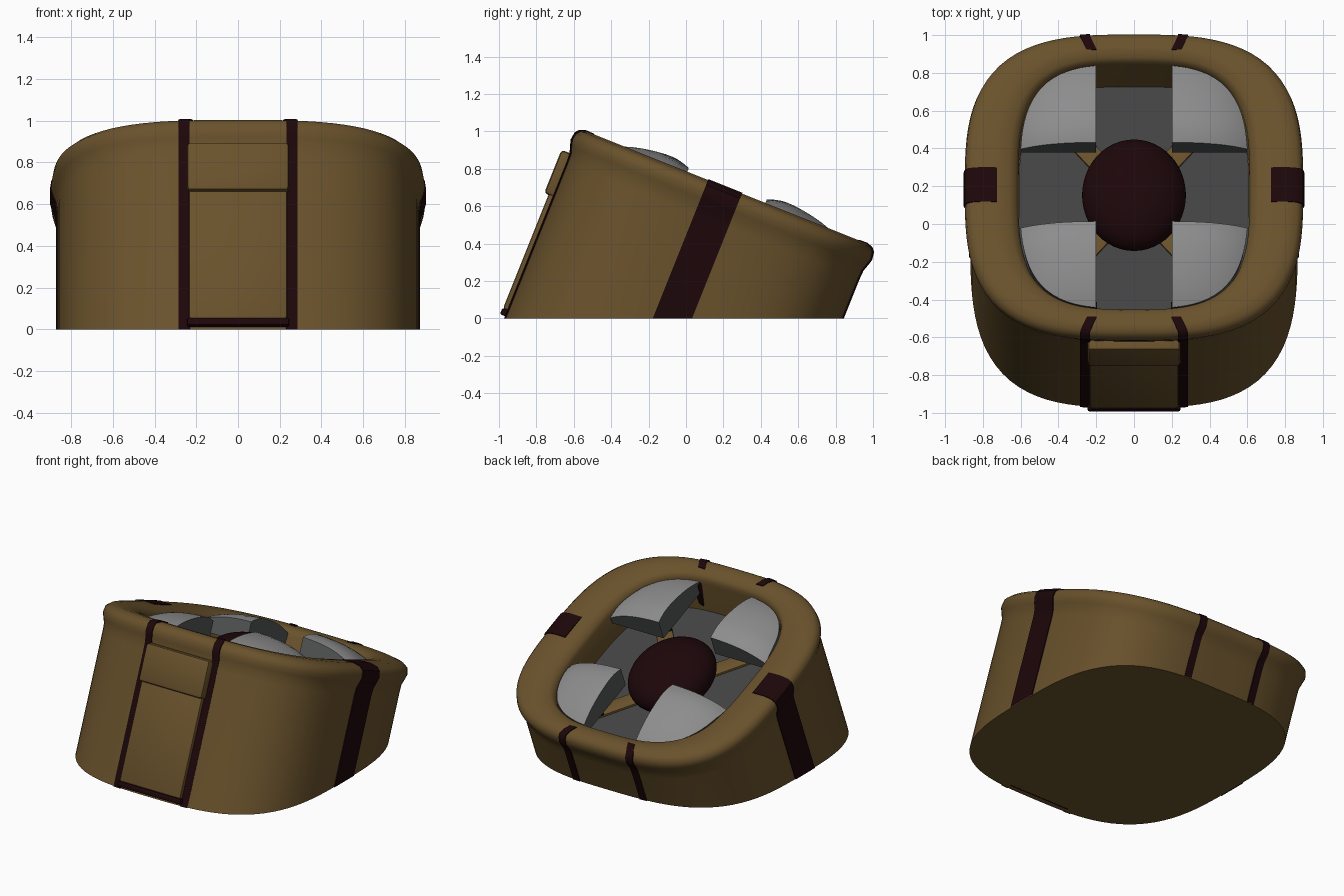
import bpy, bmesh
from math import cos, sin, pi, radians
from mathutils import Matrix, Vector

cube = bpy.data.objects.get("Cube")
if cube:
    bpy.data.objects.remove(cube, do_unlink=True)


def material(name, rgb):
    m = bpy.data.materials.new(name)
    m.use_nodes = True
    m.diffuse_color = (*rgb, 1)
    m.node_tree.nodes["Principled BSDF"].inputs["Base Color"].default_value = (*rgb, 1)
    return m


BROWN = material("brown", (0.142, 0.084, 0.025))
MAROON = material("dark maroon", (0.012, 0.002, 0.003))
LIGHT = material("light grey", (0.265, 0.265, 0.265))
FLOOR = material("dark grey", (0.055, 0.055, 0.055))
SIDE = material("slate grey", (0.09, 0.095, 0.095))

# Everything is built upright, then tilted and cut off at the ground
TILT = Matrix.Rotation(radians(-21.8), 4, "X") @ Matrix.Translation((0, -0.06, 0))
STRETCH = 1.15


def loft(rings, count=112):
    """Capped skin over rounded-square rings (half width, half depth, height, squareness)."""
    bm = bmesh.new()
    loops = []
    for a, b, n, p in rings:
        loop = []
        for i in range(count):
            c, s = cos(2 * pi * i / count), sin(2 * pi * i / count)
            r = (abs(c) ** p + abs(s) ** p) ** (-1 / p)
            loop.append(bm.verts.new((a * c * r, b * s * r, n)))
        loops.append(loop)
    for low, high in zip(loops, loops[1:]):
        for i in range(count):
            j = (i + 1) % count
            bm.faces.new((low[i], low[j], high[j], high[i]))
    bm.faces.new(loops[0][::-1])
    bm.faces.new(loops[-1])
    bmesh.ops.recalc_face_normals(bm, faces=bm.faces)
    return bm


def clip(bm, point, normal, fill=True):
    """Remove what lies beyond the plane and, if asked, close the cut."""
    geom = bm.verts[:] + bm.edges[:] + bm.faces[:]
    cut = bmesh.ops.bisect_plane(bm, geom=geom, dist=1e-5, plane_co=point,
                                 plane_no=normal, clear_outer=True)["geom_cut"]
    edges = [e for e in cut if isinstance(e, bmesh.types.BMEdge) and e.is_boundary]
    if fill and edges:
        bmesh.ops.edgenet_fill(bm, edges=edges)


def finish(name, bm, mats, angle=35):
    bmesh.ops.recalc_face_normals(bm, faces=bm.faces)
    mesh = bpy.data.meshes.new(name)
    bm.to_mesh(mesh)
    bm.free()
    for m in mats:
        mesh.materials.append(m)
    obj = bpy.data.objects.new(name, mesh)
    bpy.context.collection.objects.link(obj)
    bpy.ops.object.select_all(action="DESELECT")
    obj.select_set(True)
    bpy.context.view_layer.objects.active = obj
    bpy.ops.object.shade_smooth_by_angle(angle=radians(angle))


def tilt(bm):
    bmesh.ops.transform(bm, matrix=TILT, verts=bm.verts)
    return bm


def block(name, low, high, mat, bevel=0.012, place=Matrix()):
    low, high = Vector(low), Vector(high)
    bm = bmesh.new()
    box = Matrix.Translation((low + high) / 2) @ Matrix.Diagonal((*(high - low), 1))
    bmesh.ops.create_cube(bm, size=1, matrix=place @ box)
    bmesh.ops.bevel(bm, geom=bm.edges[:], offset=bevel, segments=2, affect="EDGES", profile=0.5)
    finish(name, tilt(bm), [mat])


# Tub: outer wall flaring softly into the rim, inner wall and cavity bottom
wall = [(0.867, 0.842, -0.5, 3.15), (0.867, 0.842, 0.54, 3.15)]
rim = [(0.872, 0.845, 0.59, 3.1), (0.886, 0.857, 0.625, 3.05), (0.896, 0.867, 0.66, 3.05),
       (0.889, 0.861, 0.698, 3.05), (0.865, 0.843, 0.72, 3), (0.81, 0.81, 0.731, 3),
       (0.73, 0.77, 0.729, 3)]
inner = [(0.66, 0.722, 0.718, 3.1), (0.625, 0.705, 0.695, 3.2),
         (0.612, 0.698, 0.67, 3.3), (0.612, 0.652, 0.46, 3.3)]
bm = tilt(loft(wall + rim + inner))
clip(bm, (0, 0, 0), (0, 0, -1))
finish("tub", bm, [BROWN], angle=50)

# Cavity floor
finish("cavity_floor", tilt(loft([(0.61, 0.655, 0.455, 3.3), (0.61, 0.655, 0.47, 3.3)])), [FLOOR])

# Straps follow the wall and rim, slightly proud of them
skin = [(a + 0.006, b + 0.006, n + (0.005 if n > 0.69 else 0), p) for a, b, n, p in wall + rim]


def strap(name, planes, slant=0):
    bm = loft(skin)
    for point, normal in planes:
        clip(bm, point, normal)
    for v in bm.verts:
        v.co.x -= slant * max(0, 0.84 - abs(v.co.y))
    tilt(bm)
    clip(bm, (0, 0, 0), (0, 0, -1), fill=False)
    finish(name, bm, [MAROON])


for sx, side in ((1, "left"), (-1, "right")):
    strap(side + "_side_strap", [((0.725 * sx, 0, 0), (-sx, 0, 0)),
                                 ((0, 0.09, 0), (0, 1, 0)), ((0, -0.105, 0), (0, -1, 0))])
    for sy, end in ((-1, "front"), (1, "back")):
        strap(f"{end}_{side}_strap", [((0, 0.762 * sy, 0), (0, -sy, 0)),
                                      ((0.285 * sx, 0, 0), (sx, 0, 0)),
                                      ((0.233 * sx, 0, 0), (-sx, 0, 0))], slant=0.45 * sx)
    # Strap end running down inside the front of the cavity
    block(f"inner_{side}_strap", (0.215 * sx - 0.02, -0.69, 0.47), (0.215 * sx + 0.02, -0.655, 0.68),
          MAROON, 0.004)

# Front pouch with its flap and lower trim
block("pouch_panel", (-0.235, -0.868, -0.314), (0.235, -0.78, 0.36), BROWN)
block("pouch_flap", (-0.245, -0.893, 0.34), (0.245, -0.78, 0.59), BROWN, 0.02)
block("pouch_trim", (-0.245, -0.872, -0.348), (0.245, -0.8, -0.312), MAROON, 0.008)

# Crossed ribs on the floor, and a post under each blade
for i in range(4):
    diagonal = Matrix.Diagonal((1, STRETCH, 1, 1)) @ Matrix.Rotation(radians(45 + 90 * i), 4, "Z")
    block(f"floor_rib_{i + 1}", (0.1, -0.05, 0.45), (0.63, 0.05, 0.485), BROWN, 0.004, diagonal)
    block(f"blade_post_{i + 1}", (0.45, -0.05, 0.45), (0.58, 0.05, 0.63), MAROON, 0.004, diagonal)

# Four blades: quarters of a shallow dome, easing down towards the middle
steps = [1, 0.98, 0.94, 0.88, 0.8, 0.72, 0.64, 0.56, 0.48, 0.4, 0.3, 0.1]
dome = [(0.6, 0.69, 0.61, 3.3)] + [(0.605 * s, 0.695 * s, 0.685 + 0.1 * (1 - s ** 4), 3.3) for s in steps]
for sx, side in ((1, "left"), (-1, "right")):
    for sy, end in ((-1, "front"), (1, "back")):
        bm = loft(dome)
        clip(bm, (0.2 * sx, 0, 0), (-sx, 0, 0))
        clip(bm, (0, 0.225 * sy, 0), (0, -sy, 0))
        bm.normal_update()
        for f in bm.faces:
            f.material_index = 0 if f.normal.z > 0.4 else 1
        for v in bm.verts:
            if v.co.z > 0.65:
                v.co.z -= 0.03 * max(0, 1 - (abs(v.co.y) - 0.225) / 0.14) ** 2
        finish(f"{end}_{side}_blade", tilt(bm), [LIGHT, SIDE])

# Central knob
bm = bmesh.new()
bmesh.ops.create_uvsphere(bm, u_segments=48, v_segments=24, radius=1,
                          matrix=Matrix.Translation((0, 0, 0.56)) @ Matrix.Diagonal((0.275, 0.312, 0.16, 1)))
finish("centre_knob", tilt(bm), [MAROON])
